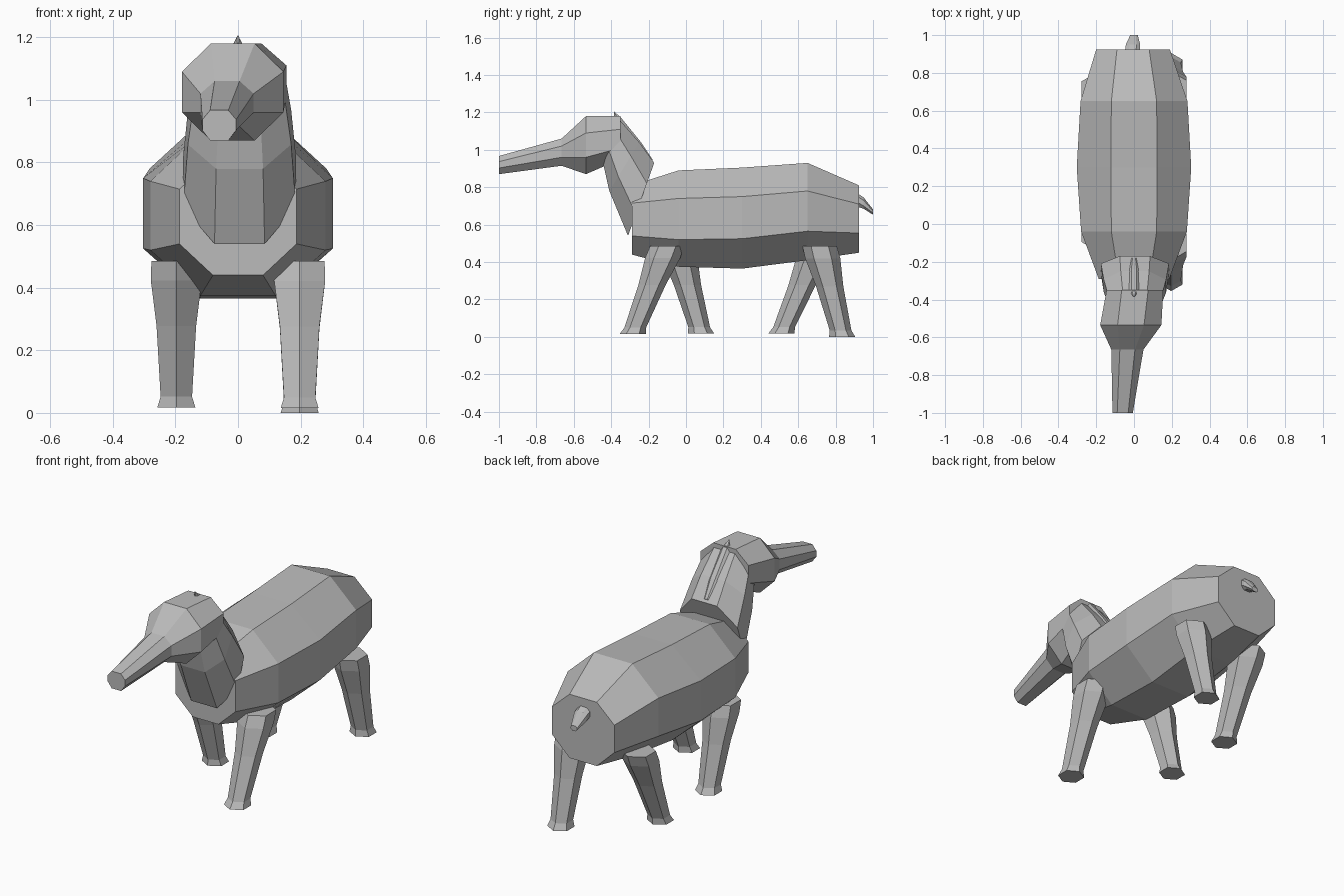
import bpy
import bmesh
from math import cos, sin, radians

default_cube = bpy.data.objects.get("Cube")
if default_cube:
    bpy.data.objects.remove(default_cube, do_unlink=True)


def make_material(name, colour):
    material = bpy.data.materials.new(name)
    material.use_nodes = True
    material.diffuse_color = colour
    shader = next(n for n in material.node_tree.nodes if n.type == 'BSDF_PRINCIPLED')
    shader.inputs["Base Color"].default_value = colour
    shader.inputs["Roughness"].default_value = 0.8
    return material


grey = make_material("plain grey", (0.5, 0.5, 0.5, 1))


def loft(name, rings):
    """Skin a list of equal-sized rings and close both ends."""
    bm = bmesh.new()
    loops = [[bm.verts.new(point) for point in ring] for ring in rings]
    count = len(loops[0])
    for lower, upper in zip(loops, loops[1:]):
        for i in range(count):
            j = (i + 1) % count
            bm.faces.new((lower[i], lower[j], upper[j], upper[i]))
    bm.faces.new(loops[0])
    bm.faces.new(list(reversed(loops[-1])))
    bmesh.ops.recalc_face_normals(bm, faces=bm.faces[:])
    mesh = bpy.data.meshes.new(name)
    bm.to_mesh(mesh)
    bm.free()
    mesh.materials.append(grey)
    part = bpy.data.objects.new(name, mesh)
    bpy.context.collection.objects.link(part)
    return part


def octagon(centre, half_width, half_flat, levels):
    """Cut-corner section from four (y, z) levels, bottom to top."""
    widths = (half_flat, half_width, half_width, half_flat)
    right = [(centre + w, y, z) for w, (y, z) in zip(widths, levels)]
    left = [(centre - w, y, z) for w, (y, z) in zip(widths, levels)]
    return right + left[::-1]


def upright(y, centre, half_width, half_flat, *heights):
    return octagon(centre, half_width, half_flat, [(y, z) for z in heights])


def tilted(half_width, half_flat, front, back):
    """Section leaning between a front-low and a back-high (y, z) point."""
    levels = [tuple(a + (b - a) * t for a, b in zip(front, back))
              for t in (0, 0.3, 0.72, 1)]
    return octagon(0.005, half_width, half_flat, levels)


def hexagon(x, y, z, radius):
    """Level section with corners facing front and back."""
    return [(x + radius * sin(radians(a)), y + radius * cos(radians(a)), z)
            for a in range(0, 360, 60)]


# Barrel-shaped body
loft("body", [
    upright(-0.29, 0, 0.187, 0.08, 0.44, 0.54, 0.715, 0.81),
    upright(-0.04, 0, 0.28, 0.12, 0.375, 0.52, 0.74, 0.89),
    upright(0.3, 0, 0.303, 0.122, 0.365, 0.525, 0.75, 0.905),
    upright(0.65, 0, 0.283, 0.12, 0.41, 0.565, 0.78, 0.93),
    upright(0.925, -0.005, 0.195, 0.085, 0.45, 0.555, 0.71, 0.81),
])

# Neck rising forward out of the chest
loft("neck", [
    tilted(0.18, 0.08, (-0.31, 0.54), (-0.17, 0.93)),
    tilted(0.165, 0.075, (-0.41, 0.78), (-0.25, 1.04)),
    tilted(0.14, 0.065, (-0.455, 0.98), (-0.355, 1.16)),
])

# Head and long snout, turned slightly to one side
loft("head", [
    upright(-0.35, 0.005, 0.15, 0.07, 0.95, 1.01, 1.11, 1.18),
    upright(-0.535, -0.017, 0.162, 0.07, 0.87, 0.96, 1.09, 1.18),
    upright(-0.665, -0.035, 0.085, 0.04, 0.915, 0.96, 1.02, 1.06),
    upright(-1, -0.06, 0.054, 0.029, 0.87, 0.903, 0.937, 0.967),
])

# Thin crest along the back of the neck
loft("neck_crest", [
    upright(-0.385, 0, 0.003, 0.002, 1.18, 1.19, 1.2, 1.205),
    upright(-0.35, 0, 0.03, 0.012, 1.1, 1.13, 1.15, 1.175),
    upright(-0.24, 0, 0.035, 0.014, 0.97, 0.99, 1.01, 1.04),
    upright(-0.18, 0, 0.02, 0.008, 0.91, 0.92, 0.935, 0.95),
])

# Short drooping tail
loft("tail", [
    upright(0.9, -0.01, 0.04, 0.02, 0.7, 0.73, 0.76, 0.78),
    upright(0.95, -0.005, 0.038, 0.018, 0.685, 0.7, 0.73, 0.745),
    upright(1, 0, 0.02, 0.01, 0.653, 0.662, 0.673, 0.682),
])


# Striding legs: hip and foot positions along y, ground height
def leg(name, side, hip, foot, ground):
    sections = ((0.485, 0.092), (0.42, 0.094), (0.27, 0.073),
                (0.035, 0.058), (0, 0.07))
    rings = []
    for height, radius in sections:
        t = 1 - height / 0.485
        z = ground + height * (0.485 - ground) / 0.485
        rings.append(hexagon(side * 0.197, hip + (foot - hip) * t, z, radius))
    loft(name, rings)


leg("front_left_leg", 1, -0.1, -0.285, 0.015)
leg("front_right_leg", -1, -0.05, 0.08, 0.018)
leg("rear_left_leg", 1, 0.715, 0.835, 0)
leg("rear_right_leg", -1, 0.71, 0.51, 0.018)
